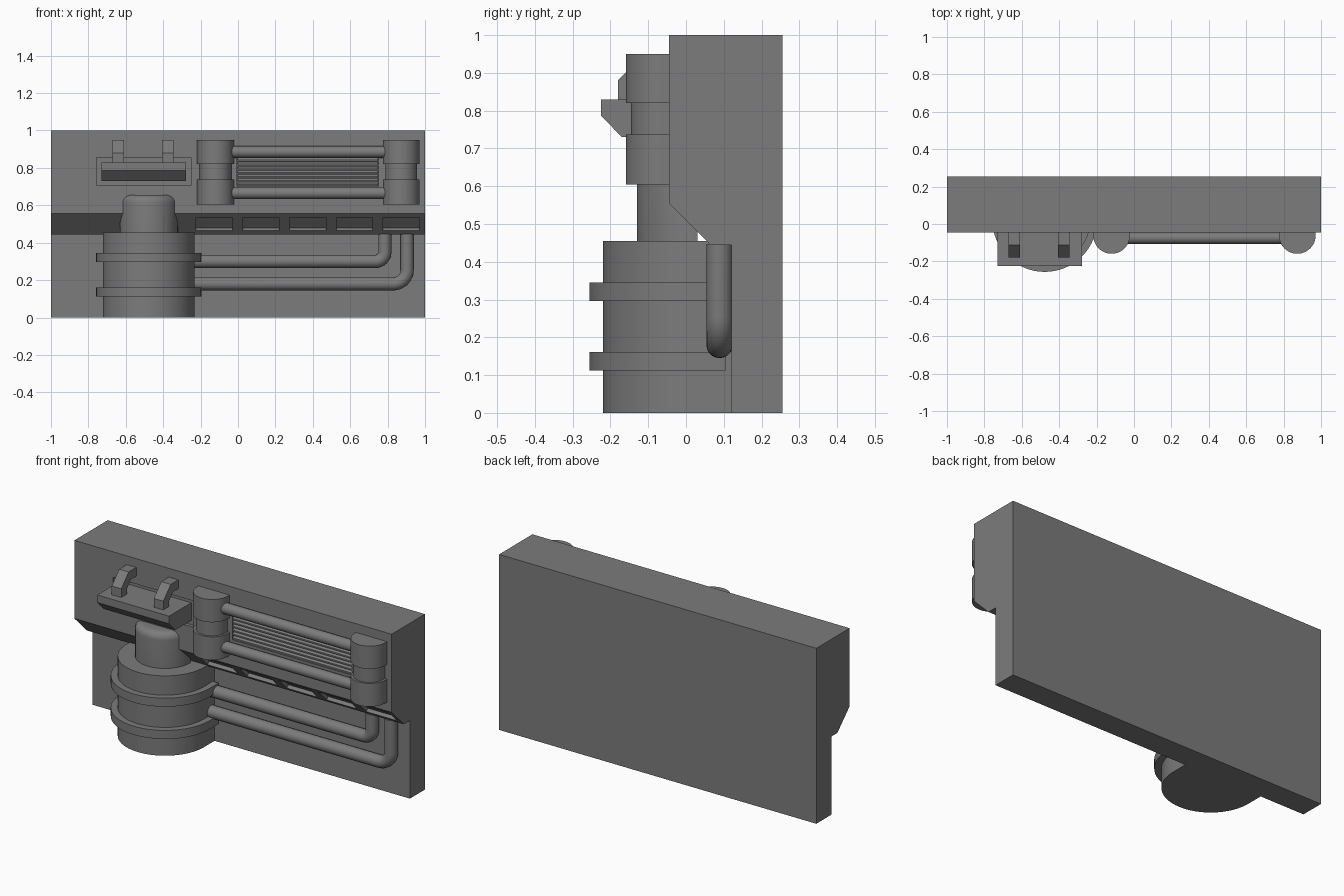
import bpy, bmesh, math
from mathutils import Matrix, Vector

if "Cube" in bpy.data.objects:
    bpy.data.objects.remove(bpy.data.objects["Cube"])

gray = bpy.data.materials.new("dark_gray_metal")
gray.diffuse_color = (0.2, 0.2, 0.2, 1)
gray.use_nodes = True
gray.node_tree.nodes["Principled BSDF"].inputs["Base Color"].default_value = gray.diffuse_color


def finish(name, bm, smooth=False):
    bmesh.ops.recalc_face_normals(bm, faces=bm.faces)
    me = bpy.data.meshes.new(name)
    bm.to_mesh(me)
    bm.free()
    me.materials.append(gray)
    ob = bpy.data.objects.new(name, me)
    bpy.context.collection.objects.link(ob)
    if smooth:
        bpy.ops.object.select_all(action='DESELECT')
        bpy.context.view_layer.objects.active = ob
        ob.select_set(True)
        bpy.ops.object.shade_smooth_by_angle(angle=math.radians(35))
    return ob


def extrude_x(name, prof, x0, x1):
    """Side profile of (y, z) points extruded along x."""
    bm = bmesh.new()
    f = bm.faces.new([bm.verts.new((x0, y, z)) for y, z in prof])
    r = bmesh.ops.extrude_face_region(bm, geom=[f])
    bmesh.ops.translate(bm, vec=(x1 - x0, 0, 0),
                        verts=[v for v in r["geom"] if isinstance(v, bmesh.types.BMVert)])
    return finish(name, bm)


def box(name, size, loc, tilt=0):
    bm = bmesh.new()
    m = Matrix.Translation(loc) @ Matrix.Rotation(tilt, 4, 'X') @ Matrix.Diagonal((*size, 1))
    bmesh.ops.create_cube(bm, size=1, matrix=m)
    return finish(name, bm)


def half_round(name, prof, cx, cy, back, n=24):
    """Stack of (radius, z) sections: half circle in front, straight sides back to the wall."""
    bm = bmesh.new()
    rings = []
    for r, z in prof:
        pts = [(cx - r, back)]
        pts += [(cx - r * math.cos(math.pi * i / n), cy - r * math.sin(math.pi * i / n))
                for i in range(n + 1)]
        pts.append((cx + r, back))
        rings.append([bm.verts.new((x, y, z)) for x, y in pts])
    for a, b in zip(rings, rings[1:]):
        for i in range(len(a)):
            j = (i + 1) % len(a)
            bm.faces.new((a[i], a[j], b[j], b[i]))
    bm.faces.new(rings[0])
    bm.faces.new(rings[-1])
    return finish(name, bm, True)


def pipe(name, path, rad, n=20):
    """Round tube along a path lying in an xz plane."""
    bm = bmesh.new()
    rings = []
    P = [Vector(p) for p in path]
    for i, p in enumerate(P):
        t = (P[min(i + 1, len(P) - 1)] - P[max(i - 1, 0)]).normalized()
        side = t.cross(Vector((0, 1, 0)))
        rings.append([bm.verts.new(p + rad * (math.cos(a) * side + math.sin(a) * Vector((0, 1, 0))))
                      for a in (2 * math.pi * k / n for k in range(n))])
    for a, b in zip(rings, rings[1:]):
        for i in range(n):
            j = (i + 1) % n
            bm.faces.new((a[i], a[j], b[j], b[i]))
    bm.faces.new(rings[0])
    bm.faces.new(rings[-1])
    return finish(name, bm, True)


# wall with overhanging upper half
wall = extrude_x("wall", [(0.255, 0), (0.255, 1), (-0.045, 1), (-0.045, 0.555),
                          (0.065, 0.445), (0.12, 0.445), (0.12, 0)], -1, 1)

# recesses: five slots in the slope, the vent opening and the shelf niche
cutters = [box("slot_cutter", (0.193, 0.04, 0.1), (-0.127 + 0.25 * i, 0.01, 0.5), math.radians(45))
           for i in range(5)]
cutters.append(box("vent_cutter", (0.755, 0.05, 0.155), (0.373, -0.05, 0.777)))
cutters.append(box("niche_cutter", (0.505, 0.05, 0.15), (-0.503, -0.05, 0.78)))
bpy.context.view_layer.objects.active = wall
for c in cutters:
    c.hide_render = True
    m = wall.modifiers.new("cut", 'BOOLEAN')
    m.operation, m.solver, m.object = 'DIFFERENCE', 'EXACT', c
    bpy.ops.object.modifier_apply(modifier=m.name)
    bpy.data.objects.remove(c)

# vent slats
for i in range(7):
    z = 0.7 + 0.0221 * i
    extrude_x("vent_slat", [(-0.02, z + 0.002), (-0.02, z + 0.02), (-0.03, z + 0.02),
                            (-0.042, z + 0.010), (-0.042, z + 0.002)], -0.003, 0.749)

# posts with narrow necks, and the two rails between them
for x in (-0.12, 0.873):
    half_round("vent_post", [(0.098, 0.605), (0.098, 0.737), (0.085, 0.737), (0.085, 0.82),
                             (0.098, 0.82), (0.098, 0.95)], x, -0.061, -0.03)
for z in (0.665, 0.885):
    pipe("vent_rail", [(-0.08, -0.075, z), (0.83, -0.075, z)], 0.031)

# shelf with sloping underside and two bent handles
extrude_x("shelf", [(-0.01, 0.83), (-0.225, 0.83), (-0.225, 0.787), (-0.17, 0.73), (-0.01, 0.73)],
          -0.73, -0.277)
for x in (-0.64, -0.375):
    extrude_x("shelf_handle", [(-0.04, 0.95), (-0.113, 0.95), (-0.18, 0.88), (-0.18, 0.825),
                               (-0.13, 0.825), (-0.13, 0.86), (-0.092, 0.9), (-0.04, 0.9)],
              x - 0.03, x + 0.03)

# tank, bands and domed cap
TX, TY = -0.477, 0.025
half_round("tank", [(0.245, 0), (0.245, 0.455)], TX, TY, 0.13, 32)
for z in (0.112, 0.296):
    half_round("tank_band", [(0.281, z), (0.281, z + 0.049)], TX, TY, 0.105, 32)
dome = [(0.155 - 0.04 + 0.04 * math.cos(a), 0.615 + 0.04 * math.sin(a))
        for a in (math.pi / 2 * k / 6 for k in range(7))]
half_round("tank_cap", [(0.155, 0.45)] + dome, TX, TY, 0.03)

# bent pipes from the tank up into the overhang
for z, x, r in ((0.3, 0.785, 0.05), (0.18, 0.905, 0.075)):
    bend = [(x - r + r * math.sin(a), 0.089, z + r - r * math.cos(a))
            for a in (math.pi / 2 * k / 10 for k in range(11))]
    pipe("pipe", [(-0.3, 0.089, z)] + bend + [(x, 0.089, 0.447)], 0.035)
